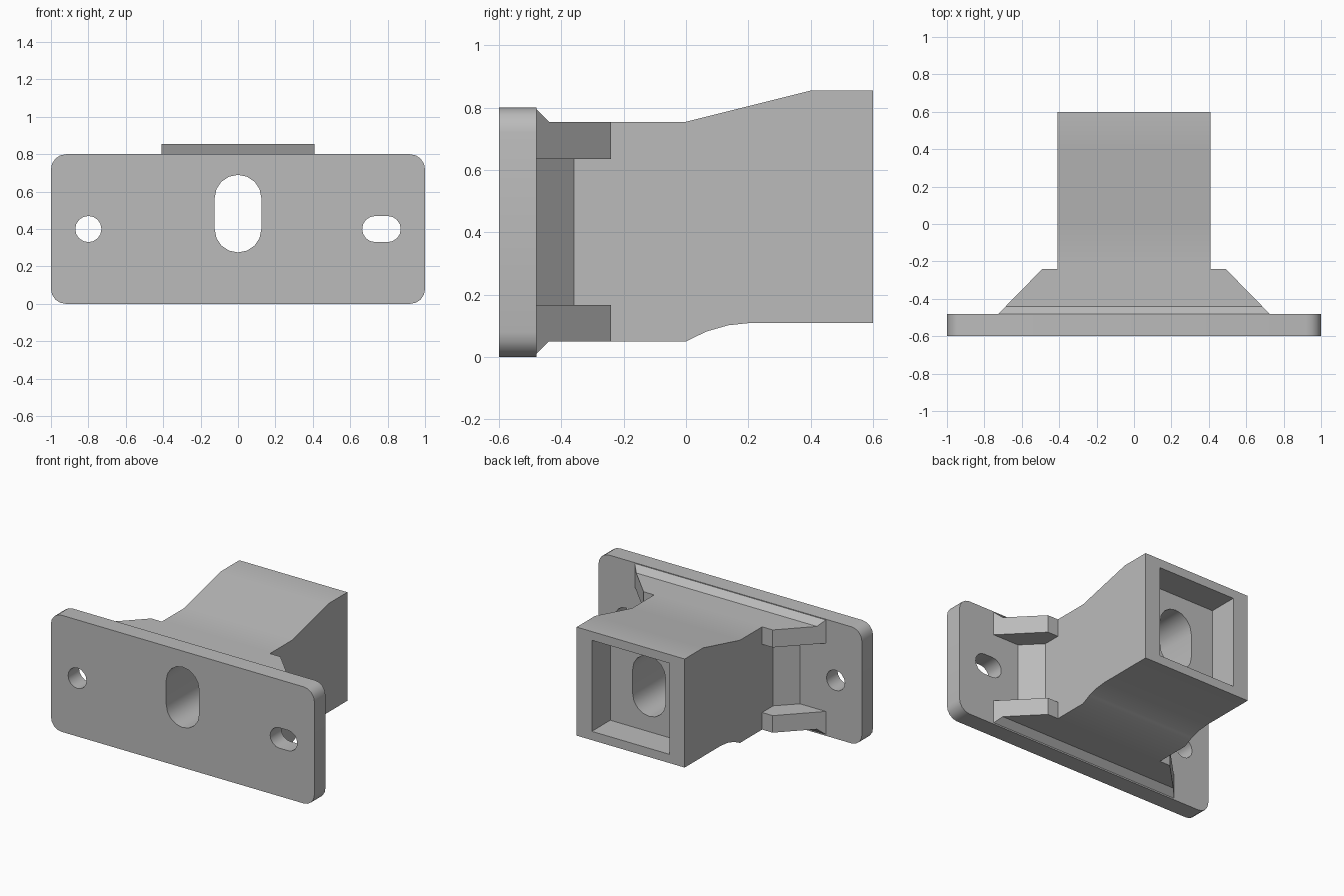
import bpy, bmesh, math
from mathutils import Vector

if "Cube" in bpy.data.objects:
    bpy.data.objects.remove(bpy.data.objects["Cube"], do_unlink=True)

grey = bpy.data.materials.new("plain grey")
grey.use_nodes = True
grey.diffuse_color = (0.5, 0.5, 0.5, 1)
grey.node_tree.nodes["Principled BSDF"].inputs["Base Color"].default_value = (0.5, 0.5, 0.5, 1)


def prism(name, outline, axis, lo, hi):
    """Extrude a 2D outline along axis (0 x, 1 y, 2 z) from lo to hi."""
    def place(p, d):
        co = list(p)
        co.insert(axis, d)
        return Vector(co)
    bm = bmesh.new()
    face = bm.faces.new([bm.verts.new(place(p, lo)) for p in outline])
    new = bmesh.ops.extrude_face_region(bm, geom=[face])["geom"]
    shift = place((0, 0), hi - lo)
    bmesh.ops.translate(bm, vec=shift, verts=[v for v in new if isinstance(v, bmesh.types.BMVert)])
    bmesh.ops.recalc_face_normals(bm, faces=bm.faces)
    mesh = bpy.data.meshes.new(name)
    bm.to_mesh(mesh)
    bm.free()
    mesh.materials.append(grey)
    obj = bpy.data.objects.new(name, mesh)
    bpy.context.collection.objects.link(obj)
    return obj


def rounded(cx, cz, hw, hz, r, steps=4):
    """Rounded rectangle outline; also makes slots and circles."""
    pts = []
    for q, (sx, sz) in enumerate([(1, 1), (-1, 1), (-1, -1), (1, -1)]):
        for i in range(steps + 1):
            a = (q + i / steps) * math.pi / 2
            p = (round(cx + sx * (hw - r) + r * math.cos(a), 5),
                 round(cz + sz * (hz - r) + r * math.sin(a), 5))
            if p not in pts:
                pts.append(p)
    return pts


def combine(target, other, operation):
    """Apply a boolean and discard the second solid."""
    mod = target.modifiers.new(operation, "BOOLEAN")
    mod.operation = operation
    mod.solver = "EXACT"
    mod.object = other
    bpy.context.view_layer.objects.active = target
    bpy.ops.object.modifier_apply(modifier=mod.name)
    bpy.data.objects.remove(other, do_unlink=True)


# Neck: side profile intersected with plan outline
side = [(-0.54, 0.01), (-0.48, 0.01), (-0.44, 0.05), (0, 0.05), (0.065, 0.082),
        (0.135, 0.102), (0.21, 0.11), (0.6, 0.11), (0.6, 0.855), (0.4, 0.855),
        (0, 0.755), (-0.44, 0.755), (-0.48, 0.795), (-0.54, 0.795)]
half = [(0.725, -0.54), (0.725, -0.48), (0.49, -0.24), (0.41, -0.24), (0.41, 0.7)]
neck = prism("neck", side, 0, -0.9, 0.9)
plan = prism("plan_cutter", half + [(-x, y) for x, y in reversed(half)], 2, -0.1, 1)
combine(neck, plan, "INTERSECT")

# Side recesses leave upper and lower gussets with a sloped web between
recess = [(0.55, -0.5), (0.41, -0.36), (0.41, -0.2), (0.9, -0.2), (0.9, -0.5)]
for s in (1, -1):
    combine(neck, prism("recess_cutter", [(s * x, y) for x, y in recess], 2, 0.167, 0.635), "DIFFERENCE")

# Mounting plate joined to the neck
bracket = prism("mounting_bracket", rounded(0, 0.4, 1, 0.4, 0.08), 1, -0.6, -0.48)
combine(bracket, neck, "UNION")

# Rear pocket, central bore, round screw hole and slotted screw hole
pocket = [(-0.295, 0.17), (0.295, 0.17), (0.295, 0.795), (-0.295, 0.795)]
for outline, lo, hi in [
    (pocket, 0.4, 0.7),
    (rounded(0, 0.4825, 0.125, 0.2075, 0.125), -0.7, 0.5),
    (rounded(-0.8, 0.4, 0.07, 0.07, 0.07), -0.7, -0.4),
    (rounded(0.767, 0.4, 0.103, 0.07, 0.07), -0.7, -0.4),
]:
    combine(bracket, prism("hole_cutter", outline, 1, lo, hi), "DIFFERENCE")

bpy.ops.object.select_all(action="DESELECT")
bracket.select_set(True)
bpy.context.view_layer.objects.active = bracket
bpy.ops.object.shade_smooth_by_angle(angle=math.radians(30))
